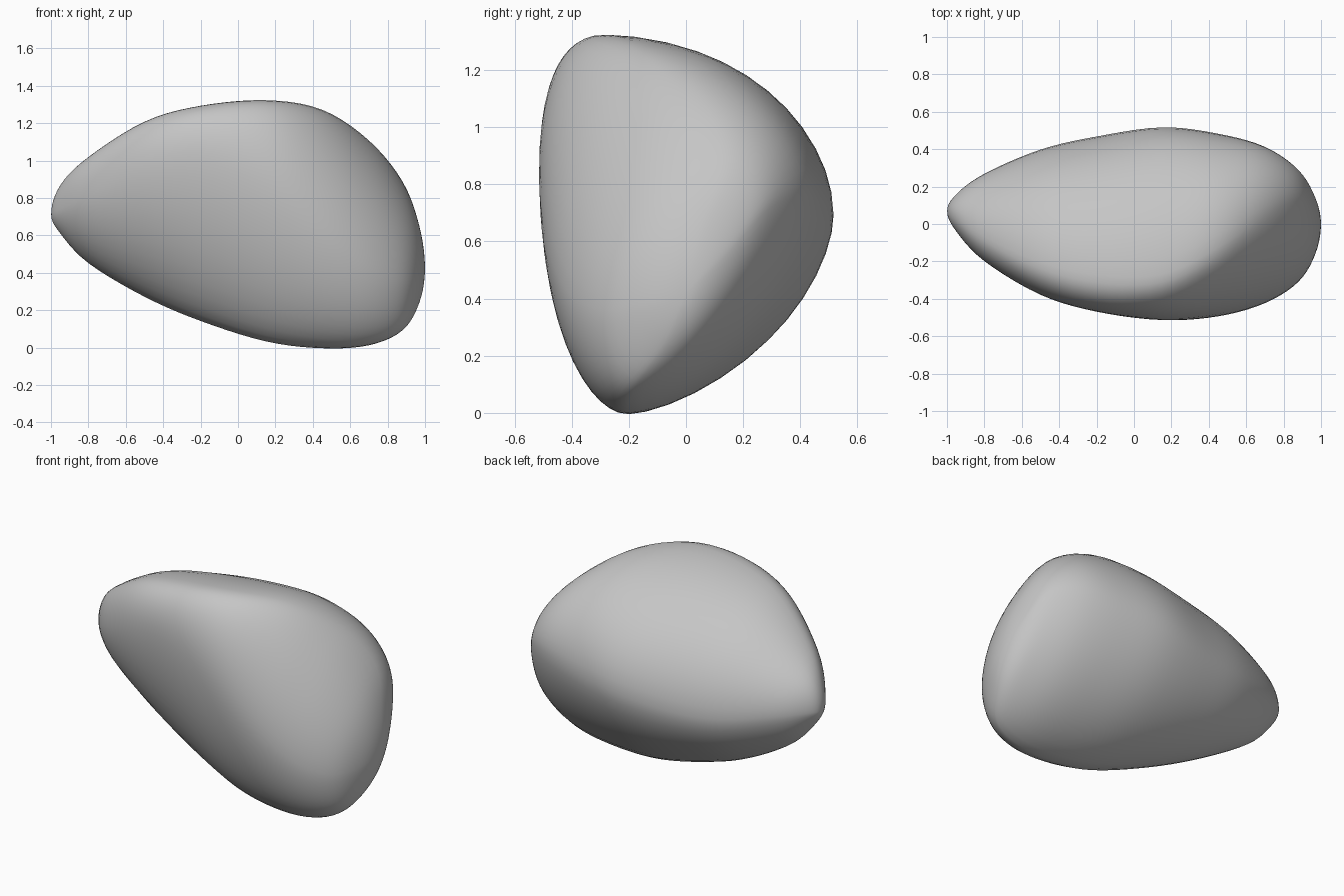
import bpy
import math
from mathutils import Vector

cube = bpy.data.objects.get("Cube")
if cube:
    bpy.data.objects.remove(cube, do_unlink=True)

# Stone cross-sections along the length. Each row holds:
# x, front y, back y, bottom z, top z, crest y, keel y, front ridge z, back ridge z
SECTIONS = [Vector(row) for row in (
    (-1, .07, .07, .71, .71, .07, .07, .71, .71),
    (-.95, -.04, .16, .61, .87, .04, .07, .74, .71),
    (-.8, -.2, .27, .45, 1.02, -.07, .07, .81, .69),
    (-.5, -.38, .4, .27, 1.21, -.21, .02, .95, .64),
    (-.2, -.47, .47, .14, 1.295, -.28, -.07, 1, .64),
    (.15, -.515, .52, .03, 1.325, -.28, -.16, .87, .69),
    (.45, -.495, .485, -.006, 1.275, -.13, -.2, .62, .73),
    (.7, -.425, .415, .01, 1.11, .05, -.21, .43, .76),
    (.88, -.31, .29, .09, .89, .13, -.18, .36, .72),
    (.97, -.16, .14, .24, .65, .05, -.07, .38, .55),
    (1, 0, 0, .42, .42, 0, 0, .42, .42),
)]
STEPS = 5
SIDES = 48


def beyond(tip, inner):
    """Mirrored row past a tip, so the end closes round."""
    row = 2 * tip - inner
    row[0] = inner[0]
    return row


def spline(a, b, c, d, t):
    """Smooth blend from row b to row c."""
    return 0.5 * (2 * b + (c - a) * t + (2 * a - 5 * b + 4 * c - d) * t ** 2
                  + (3 * b - a - 3 * c + d) * t ** 3)


def ring(row):
    """Closed outline made of four bulging quarters."""
    x, front, back, bottom, top, crest, keel, front_z, back_z = row
    lean = min(max((x + .1) / .6, 0), 1)
    points = []
    for i in range(SIDES):
        angle = math.tau * i / SIDES
        s, c = math.sin(angle), math.cos(angle)
        is_back, is_top = s >= 0, c >= 0
        if is_top:
            power = 1.05 if is_back else .84 + .24 * lean
        else:
            power = 1.17 + .05 * lean if is_back else 1.16 - .06 * lean
        side, side_z = (back, back_z) if is_back else (front, front_z)
        end, end_y = (top, crest) if is_top else (bottom, keel)
        y = end_y + (side - end_y) * abs(s) ** power
        z = side_z + (end - side_z) * abs(c) ** power
        points.append((x, y, z))
    return points


# Loft the stone between its two tips
rows = [beyond(SECTIONS[0], SECTIONS[1]), *SECTIONS,
        beyond(SECTIONS[-1], SECTIONS[-2])]
stations = [spline(*rows[k:k + 4], j / STEPS)
            for k in range(len(rows) - 3) for j in range(STEPS)][1:]
verts = [p for row in stations for p in ring(row)]
faces = []
for r in range(len(stations) - 1):
    for i in range(SIDES):
        a, b = r * SIDES + i, r * SIDES + (i + 1) % SIDES
        faces.append((a, b, b + SIDES, a + SIDES))

# Close both tips with fans
first, last = len(verts), len(verts) + 1
for tip in (SECTIONS[0], SECTIONS[-1]):
    verts.append((tip[0], tip[1], tip[3]))
offset = (len(stations) - 1) * SIDES
for i in range(SIDES):
    j = (i + 1) % SIDES
    faces.append((first, j, i))
    faces.append((last, offset + i, offset + j))

mesh = bpy.data.meshes.new("stone")
mesh.from_pydata(verts, [], faces)
mesh.validate()
stone = bpy.data.objects.new("stone", mesh)
bpy.context.collection.objects.link(stone)

# Plain grey stone material
grey = bpy.data.materials.new("stone grey")
grey.use_nodes = True
colour = (.56, .56, .56, 1)
grey.diffuse_color = colour
grey.node_tree.nodes["Principled BSDF"].inputs["Base Color"].default_value = colour
mesh.materials.append(grey)

# Soften the ridges and shade smoothly
soften = stone.modifiers.new("soften ridges", "SMOOTH")
soften.factor = .5
soften.iterations = 3
bpy.context.view_layer.objects.active = stone
stone.select_set(True)
bpy.ops.object.mode_set(mode="EDIT")
bpy.ops.mesh.select_all(action="SELECT")
bpy.ops.mesh.normals_make_consistent(inside=False)
bpy.ops.object.mode_set(mode="OBJECT")
bpy.ops.object.shade_smooth()
